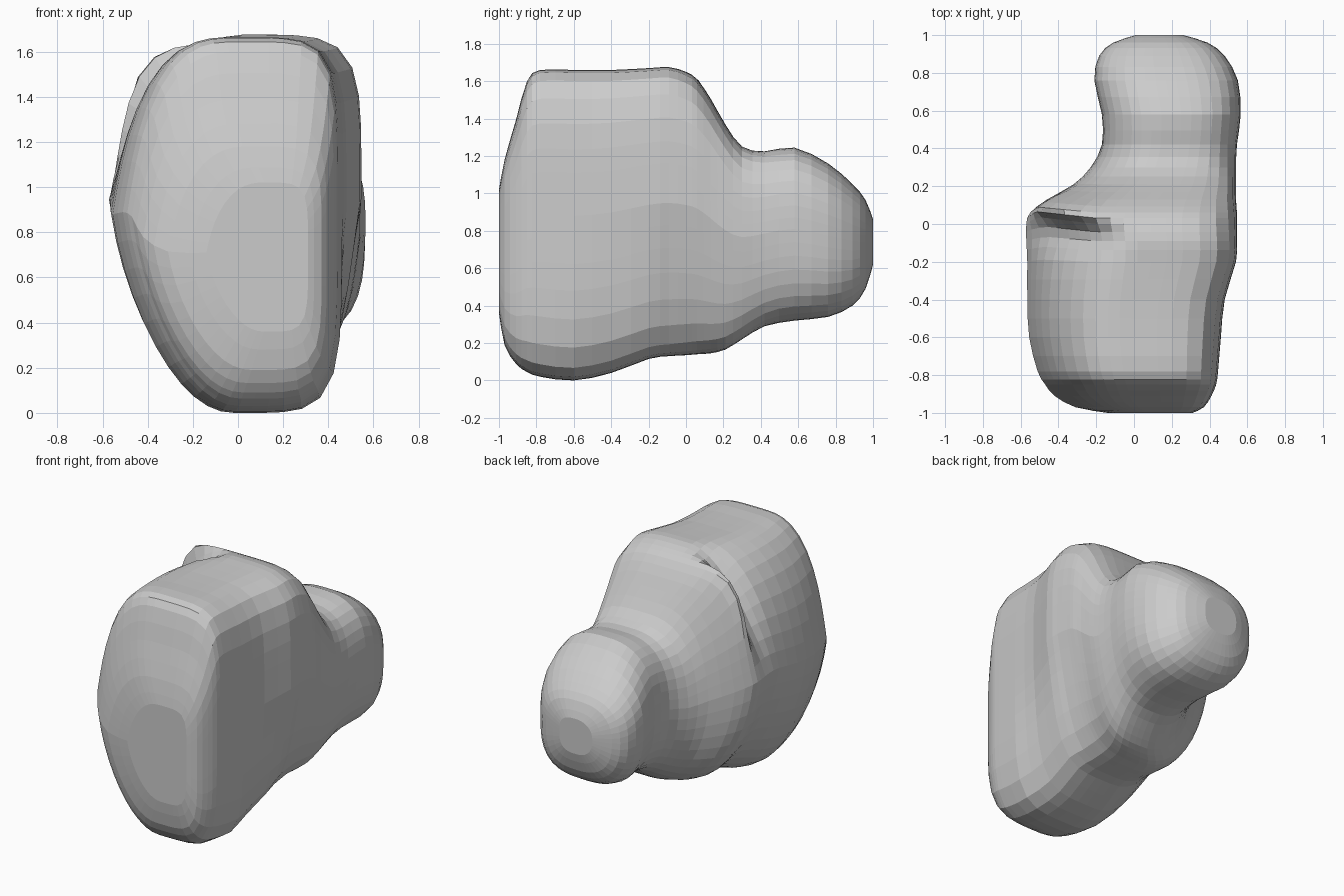
import bpy, bmesh, math

if "Cube" in bpy.data.objects:
    bpy.data.objects.remove(bpy.data.objects["Cube"])

# Stations along y: y, left x, right x, bottom z, top z, upper-left squareness
STATIONS = [
    (-1.00, -0.14, 0.31, 0.36, 1.02, 2.6),
    (-0.97, -0.31, 0.37, 0.19, 1.18, 2.8),
    (-0.91, -0.42, 0.41, 0.09, 1.39, 3.0),
    (-0.85, -0.47, 0.435, 0.045, 1.60, 3.0),
    (-0.78, -0.51, 0.445, 0.02, 1.66, 3.1),
    (-0.60, -0.555, 0.46, 0.00, 1.66, 3.0),
    (-0.40, -0.565, 0.48, 0.04, 1.66, 2.9),
    (-0.20, -0.565, 0.54, 0.115, 1.67, 2.4),
    (-0.09, -0.57, 0.545, 0.13, 1.675, 1.7),
    (0.00, -0.57, 0.545, 0.135, 1.65, 2.4),
    (0.06, -0.55, 0.545, 0.14, 1.61, 6.5),
    (0.13, -0.46, 0.54, 0.145, 1.51, 4.0),
    (0.21, -0.32, 0.54, 0.165, 1.37, 3.0),
    (0.30, -0.23, 0.54, 0.22, 1.25, 2.8),
    (0.42, -0.17, 0.545, 0.29, 1.225, 2.7),
    (0.58, -0.17, 0.565, 0.32, 1.245, 2.5),
    (0.76, -0.21, 0.55, 0.34, 1.16, 2.5),
    (0.89, -0.185, 0.48, 0.40, 1.05, 2.5),
    (0.96, -0.11, 0.39, 0.49, 0.965, 2.5),
    (1.00, 0.01, 0.26, 0.62, 0.86, 2.2),
]
SEGMENTS = 44
STEPS = 2


def spline(a, b, c, d, t):
    return 0.5 * (2*b + (c-a)*t + (2*a-5*b+4*c-d)*t*t + (3*b-a-3*c+d)*t**3)


def ramp(y, start, end):
    return min(max((y - start) / (end - start), 0), 1)


def ring_points(y, xl, xr, zb, zt, upper_left):
    """Closed outline whose four corners have their own squareness and taper."""
    blend = ramp(y, -0.1, 0.5)                   # 0 in the body, 1 in the rear lobe
    cx = (xl + xr) / 2 + 0.03 * (1 - blend)
    cz = zb + (zt - zb) * 0.53
    left_taper = 0.24 * (1 - blend)
    right_taper = 0.26 * ramp(y, -0.6, -0.1) * (1 - ramp(y, 0.2, 0.7))
    for i in range(SEGMENTS):
        a = math.tau * i / SEGMENTS
        c, s = math.cos(a), math.sin(a)
        if c >= 0:
            p = 5.0 - 2.0 * blend
            taper = right_taper if s < 0 else 0
        else:
            p = upper_left if s > 0 else 2.1 + 0.3 * blend
            taper = left_taper
        r = (abs(c)**p + abs(s)**p) ** (-1 / p)
        h = abs(r * s)
        x = cx + r*c * (xr-cx if c >= 0 else cx-xl) * (1 - taper*h)
        # the ridge on the upper left leans backwards
        lean = 0.12 * max(0, -0.2 - x) * max(0, 1 - abs(y) / 0.3) * ramp(s, 0, 0.4)
        yield (x, y + lean, cz + r*s * (zt-cz if s >= 0 else cz-zb))


# Dense sections from the smooth spline through the stations
sections = []
last = len(STATIONS) - 1
for k in range(last):
    quad = [STATIONS[min(max(k+o, 0), last)] for o in (-1, 0, 1, 2)]
    for j in range(STEPS):
        sections.append([spline(*v, j / STEPS) for v in zip(*quad)])
sections.append(STATIONS[-1])

# Boulder body: skin the sections and close both ends
bm = bmesh.new()
rings = [[bm.verts.new(p) for p in ring_points(*s)] for s in sections]
for a, b in zip(rings, rings[1:]):
    for i in range(SEGMENTS):
        j = (i + 1) % SEGMENTS
        bm.faces.new((a[i], a[j], b[j], b[i]))
for ring in (rings[0], rings[-1]):
    cap = bm.faces.new(ring)
    bmesh.ops.poke(bm, faces=[cap])
bmesh.ops.recalc_face_normals(bm, faces=bm.faces)

mesh = bpy.data.meshes.new("boulder")
bm.to_mesh(mesh)
bm.free()
boulder = bpy.data.objects.new("boulder", mesh)
bpy.context.collection.objects.link(boulder)
